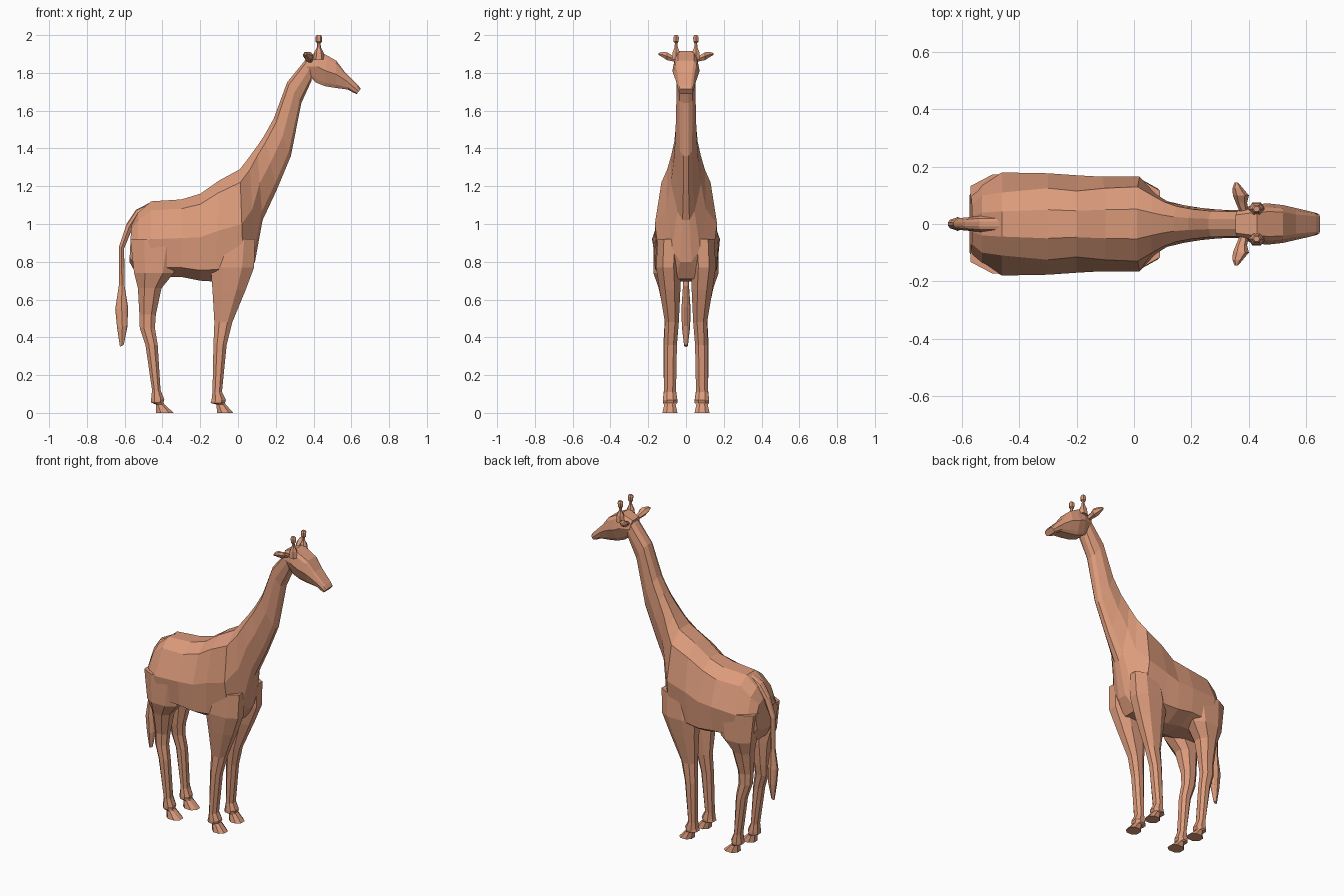
import bpy, bmesh
from math import cos, sin, tau

mat = bpy.data.materials.new("terracotta")
mat.diffuse_color = (0.72, 0.33, 0.2, 1)


def loft(name, rings):
    """Skin a list of equal-length point rings, capped at both ends."""
    bm = bmesh.new()
    vs = [[bm.verts.new(p) for p in r] for r in rings]
    n = len(vs[0])
    for a, b in zip(vs, vs[1:]):
        for i in range(n):
            j = (i + 1) % n
            bm.faces.new((a[i], a[j], b[j], b[i]))
    bm.faces.new(vs[0])
    bm.faces.new(vs[-1])
    bmesh.ops.recalc_face_normals(bm, faces=bm.faces)
    me = bpy.data.meshes.new(name)
    bm.to_mesh(me)
    bm.free()
    me.materials.append(mat)
    ob = bpy.data.objects.new(name, me)
    bpy.context.collection.objects.link(ob)
    return ob


def spine_ring(xt, zt, xb, zb, wt, wm, wl, flat=0.4):
    """Symmetric ten-sided ring from a top point to a bottom point."""
    half = [(flat * wt, 0), (wt, .12), (wm, .5), (wl, .88), (flat * wl, 1)]
    pts = [(xt + (xb - xt) * t, w, zt + (zb - zt) * t) for w, t in half]
    return pts + [(x, -y, z) for x, y, z in reversed(pts)]


def box_ring(z, x0, x1, y0, y1, side):
    """Horizontal rectangle with cut corners."""
    cx, cy, rx, ry = (x0 + x1) / 2, (y0 + y1) / 2, (x1 - x0) / 2, (y1 - y0) / 2
    k = 0.45
    corners = [(1, k), (k, 1), (-k, 1), (-1, k), (-1, -k), (-k, -1), (k, -1), (1, -k)]
    return [(cx + rx * a, side * (cy + ry * b), z) for a, b in corners]


# Torso and neck: top x, z, bottom x, z, upper / middle / lower half-widths
loft("body_and_neck", [spine_ring(*s) for s in [
    (-.565, .99, -.575, .80, .07, .11, .10),
    (-.53, 1.06, -.53, .72, .10, .145, .13),
    (-.46, 1.12, -.46, .72, .11, .18, .155),
    (-.30, 1.13, -.30, .72, .125, .177, .165),
    (-.20, 1.16, -.20, .70, .115, .17, .16),
    (-.10, 1.23, -.12, .695, .125, .165, .15),
    (.01, 1.29, .03, .71, .13, .165, .135),
    (.06, 1.355, .09, .80, .10, .105, .075),
    (.10, 1.41, .13, 1.02, .078, .08, .045),
    (.14, 1.47, .205, 1.18, .062, .066, .035),
    (.19, 1.56, .28, 1.36, .052, .056, .032),
    (.26, 1.75, .335, 1.64, .045, .05, .035),
    (.37, 1.885, .39, 1.76, .043, .048, .035)]])

# Head tapering to the muzzle
loft("head", [spine_ring(*s, flat=0.75) for s in [
    (.355, 1.885, .375, 1.785, .042, .05, .035),
    (.43, 1.915, .41, 1.75, .055, .068, .042),
    (.475, 1.89, .46, 1.73, .058, .072, .045),
    (.52, 1.865, .52, 1.72, .055, .066, .045),
    (.565, 1.805, .58, 1.712, .045, .054, .042),
    (.635, 1.735, .612, 1.695, .036, .042, .038),
    (.65, 1.715, .628, 1.688, .032, .038, .034)]])

# Tail with tuft: outer x, z, inner x, z, half-widths
loft("tail", [spine_ring(*s) for s in [
    (-.45, 1.122, -.45, 1.08, .02, .028, .02),
    (-.54, 1.075, -.52, 1.04, .02, .028, .02),
    (-.59, 1.0, -.56, .975, .016, .024, .016),
    (-.63, .88, -.603, .87, .012, .02, .012),
    (-.63, .68, -.60, .67, .01, .016, .01),
    (-.65, .55, -.582, .56, .015, .024, .015),
    (-.64, .45, -.585, .46, .015, .022, .015),
    (-.625, .35, -.605, .36, .006, .01, .006)]])

# Legs: z, x range, y range
front_leg = [
    (0, -.11, -.025, .045, .125), (.045, -.115, -.065, .055, .115),
    (.052, -.145, -.07, .046, .122), (.068, -.14, -.064, .046, .122),
    (.11, -.135, -.085, .053, .117), (.36, -.13, -.06, .048, .115),
    (.48, -.125, -.03, .038, .112), (.65, -.135, .04, .03, .14),
    (.77, -.145, .085, .03, .158), (.92, -.12, .09, .03, .15)]
back_leg = [
    (0, -.435, -.34, .045, .125), (.045, -.435, -.39, .055, .115),
    (.055, -.46, -.395, .046, .122), (.072, -.46, -.39, .046, .122),
    (.12, -.455, -.41, .053, .117), (.36, -.49, -.425, .055, .12),
    (.45, -.52, -.44, .05, .115), (.52, -.522, -.435, .04, .115),
    (.66, -.53, -.405, .03, .145), (.74, -.55, -.34, .03, .172),
    (.92, -.57, -.30, .03, .172)]

# Ears: y, centre x, centre z, x radius, z radius
ear = [(.04, .385, 1.865, .015, .014), (.075, .375, 1.878, .02, .018),
       (.10, .373, 1.888, .028, .024), (.125, .362, 1.897, .018, .016),
       (.145, .357, 1.90, .006, .006)]
# Horns: z, radius
horn = [(1.87, .03), (1.91, .024), (1.935, .011), (1.958, .009),
        (1.965, .017), (1.99, .018), (2.0, .011)]

for label, s in (("left", 1), ("right", -1)):
    loft(f"front_leg_{label}", [box_ring(*r, s) for r in front_leg])
    loft(f"back_leg_{label}", [box_ring(*r, s) for r in back_leg])
    loft(f"ear_{label}", [[(x + rx * cos(tau * i / 6), s * y, z + rz * sin(tau * i / 6))
                           for i in range(6)] for y, x, z, rx, rz in ear])
    loft(f"horn_{label}", [[(.428 + r * cos(tau * i / 6), s * (.052 + r * sin(tau * i / 6) * .9), z)
                            for i in range(6)] for z, r in horn])
